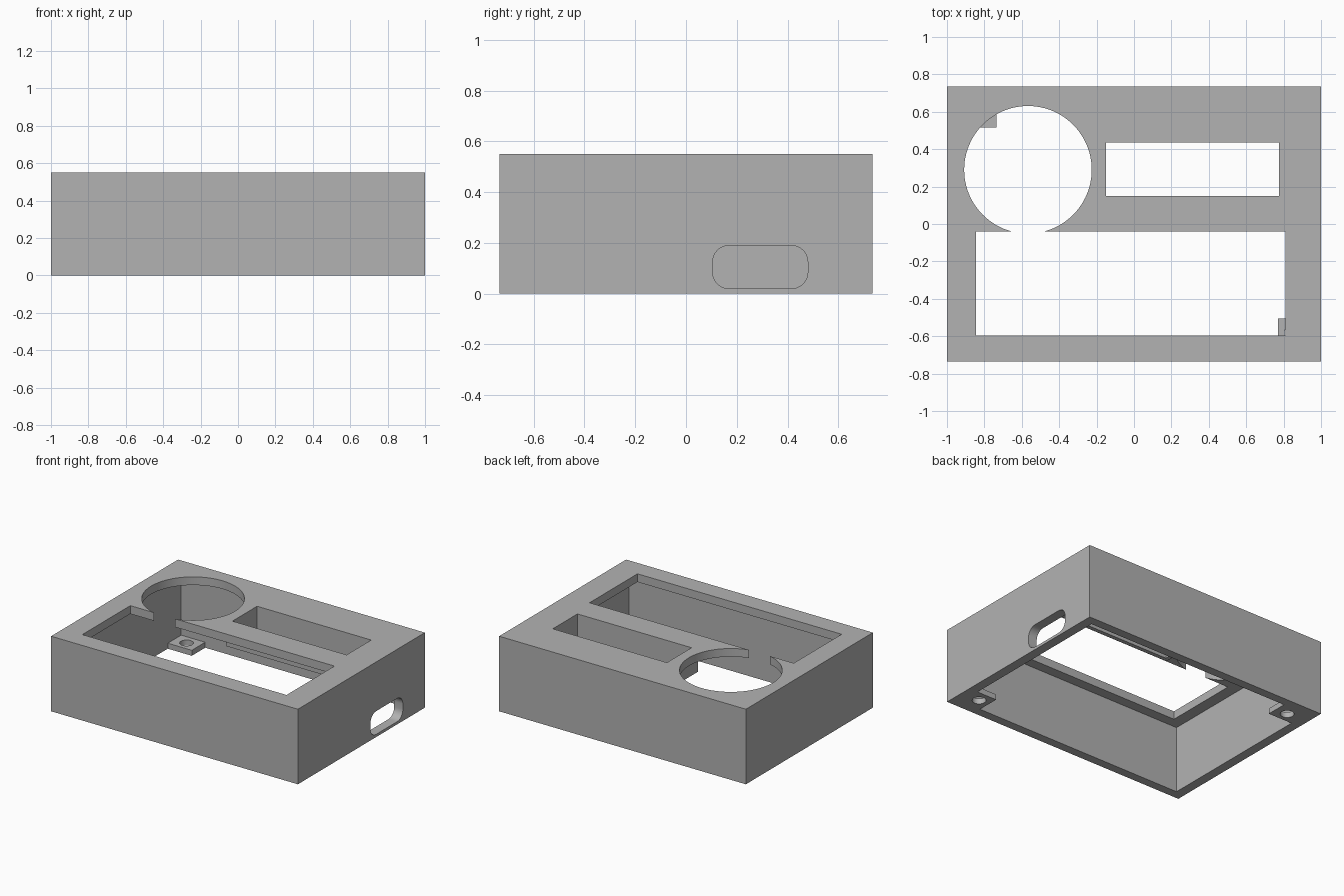
import bpy
import math

scene = bpy.context.scene
old = bpy.data.objects.get("Cube")
if old:
    bpy.data.objects.remove(old, do_unlink=True)

GREY = 0.448
mat = bpy.data.materials.new("plain grey")
mat.use_nodes = True
mat.diffuse_color = (GREY, GREY, GREY, 1)
mat.node_tree.nodes["Principled BSDF"].inputs["Base Color"].default_value = (GREY, GREY, GREY, 1)


def box(name, x, y, z):
    """Box from (low, high) ranges on each axis."""
    bpy.ops.mesh.primitive_cube_add(size=1)
    ob = bpy.context.object
    ob.name = name
    for v in ob.data.vertices:
        v.co = [(lo + hi) / 2 + c * (hi - lo) for c, (lo, hi) in zip(v.co, (x, y, z))]
    return ob


def cylinder(name, x, y, radius, z, sides):
    bpy.ops.mesh.primitive_cylinder_add(vertices=sides, radius=radius, depth=z[1] - z[0],
                                        location=(x, y, sum(z) / 2))
    bpy.context.object.name = name
    return bpy.context.object


def apply_modifiers(ob):
    bpy.context.view_layer.update()
    graph = bpy.context.evaluated_depsgraph_get()
    mesh = bpy.data.meshes.new_from_object(ob.evaluated_get(graph))
    ob.modifiers.clear()
    ob.data = mesh


def cut(ob, cutter):
    """Subtract the cutter and discard it."""
    mod = ob.modifiers.new("cut", "BOOLEAN")
    mod.operation = "DIFFERENCE"
    mod.solver = "EXACT"
    mod.object = cutter
    apply_modifiers(ob)
    bpy.data.objects.remove(cutter, do_unlink=True)


# Hollow inside, leaving room for the corner tabs and the window frame
cavity = box("cavity", (-0.93, 0.93), (-0.67, 0.67), (-0.1, 0.49))
cut(cavity, box("left_tab", (0.77, 1.1), (-0.9, -0.505), (-0.2, 0.04)))
cut(cavity, box("right_tab", (-1.1, -0.735), (0.515, 0.9), (-0.2, 0.04)))
cut(cavity, box("window_frame", (-0.18, 0.81), (0.12, 0.465), (0.37, 0.6)))

# Outer case
case = box("case", (-1, 1), (-0.735, 0.735), (0, 0.55))
cut(case, cavity)

# Openings in the top
cut(case, box("screen_opening", (-0.845, 0.81), (-0.595, -0.04), (0.3, 0.7)))
cut(case, box("window_opening", (-0.15, 0.775), (0.15, 0.435), (0.2, 0.7)))
cut(case, cylinder("dial_opening", -0.567, 0.29, 0.341, (0.3, 0.7), 96))

# Screw holes through the tabs
for x, y in ((0.85, -0.585), (-0.83, 0.59)):
    cut(case, cylinder("screw_hole", x, y, 0.046, (-0.1, 0.2), 32))

# Rounded cable slot in the side wall
slot = box("cable_slot", (0.8, 1.2), (0.105, 0.48), (0.02, 0.19))
bevel = slot.modifiers.new("round", "BEVEL")
bevel.width = 0.065
bevel.segments = 8
bevel.limit_method = "WEIGHT"
weights = slot.data.attributes.new("bevel_weight_edge", "FLOAT", "EDGE")
for edge in slot.data.edges:
    a, b = (slot.data.vertices[i].co for i in edge.vertices)
    weights.data[edge.index].value = 1.0 if abs(a.x - b.x) > 0.1 else 0.0
apply_modifiers(slot)
cut(case, slot)

# Finish
case.data.materials.clear()
case.data.materials.append(mat)
for poly in case.data.polygons:
    poly.material_index = 0
bpy.ops.object.select_all(action="DESELECT")
case.select_set(True)
bpy.context.view_layer.objects.active = case
bpy.ops.object.shade_smooth_by_angle(angle=math.radians(30))
